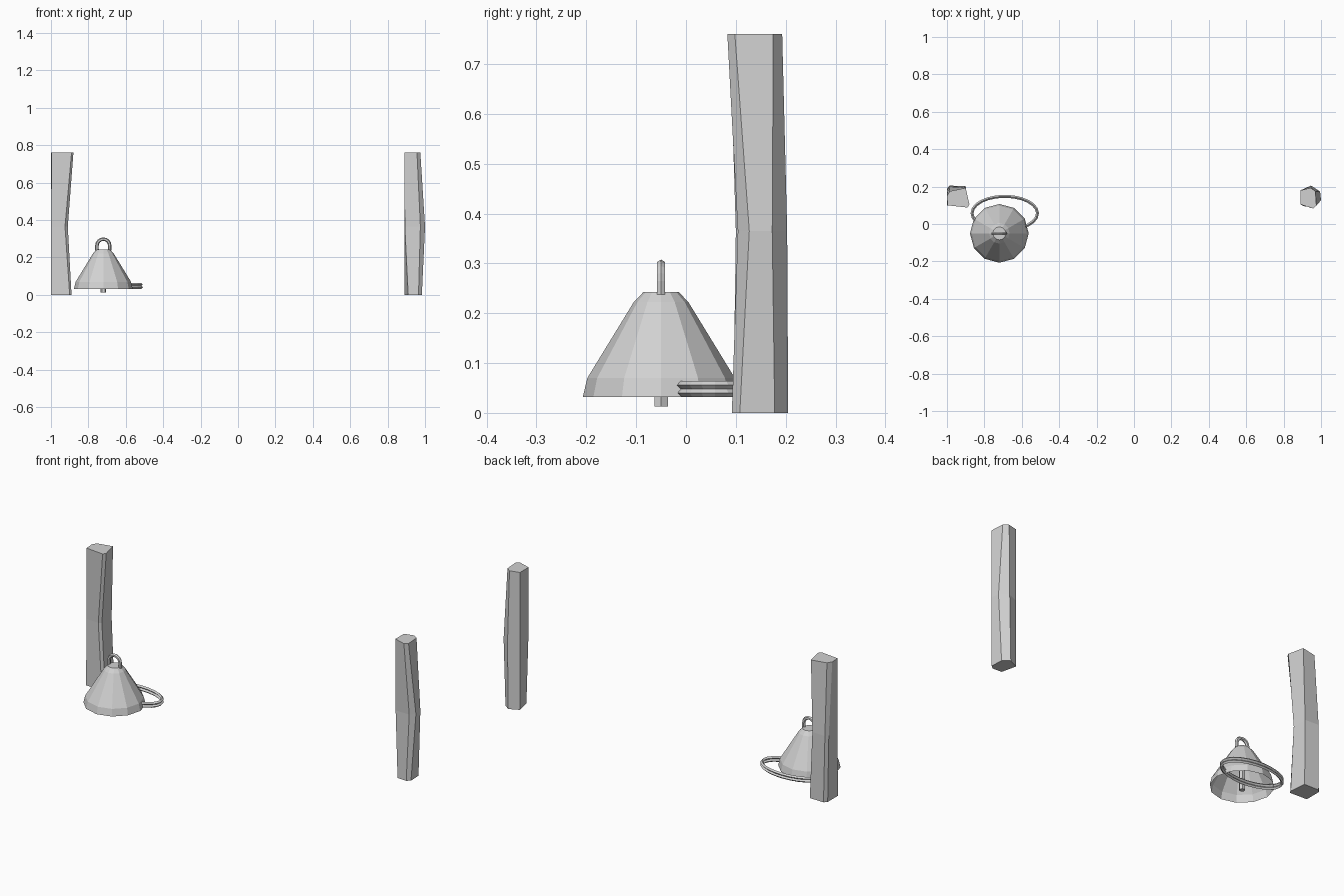
import bpy, bmesh, math
from mathutils import Vector

if "Cube" in bpy.data.objects:
    bpy.data.objects.remove(bpy.data.objects["Cube"])

grey = bpy.data.materials.new("light_grey")
grey.diffuse_color = (0.64, 0.64, 0.64, 1)
grey.use_nodes = True
grey.node_tree.nodes["Principled BSDF"].inputs["Base Color"].default_value = grey.diffuse_color


def loft(name, rings, cap_start=True, cap_end=True, loop=False):
    """Skin a list of equal-length rings into one flat-shaded object."""
    bm = bmesh.new()
    vs = [[bm.verts.new(p) for p in ring] for ring in rings]
    n = len(vs[0])
    for i in range(len(vs) if loop else len(vs) - 1):
        a, b = vs[i], vs[(i + 1) % len(vs)]
        for j in range(n):
            k = (j + 1) % n
            bm.faces.new((a[j], a[k], b[k], b[j]))
    if cap_start and not loop:
        bm.faces.new(vs[0][::-1])
    if cap_end and not loop:
        bm.faces.new(vs[-1])
    bmesh.ops.recalc_face_normals(bm, faces=bm.faces)
    me = bpy.data.meshes.new(name)
    bm.to_mesh(me)
    bm.free()
    me.materials.append(grey)
    ob = bpy.data.objects.new(name, me)
    bpy.context.collection.objects.link(ob)
    return ob


def lathe(name, cx, cy, profile, n, **kw):
    """Revolve (radius, height) pairs about a vertical axis."""
    return loft(name, [[(cx + r * math.cos(math.tau * j / n),
                         cy + r * math.sin(math.tau * j / n), z)
                        for j in range(n)] for r, z in profile], **kw)


def tube(name, path, axis, r, n, loop=False):
    """Sweep an n-sided section along a planar path with the given normal."""
    pts, axis = [Vector(p) for p in path], Vector(axis)
    rings = []
    for i, p in enumerate(pts):
        if loop:
            t = pts[(i + 1) % len(pts)] - pts[i - 1]
        else:
            t = pts[min(i + 1, len(pts) - 1)] - pts[max(i - 1, 0)]
        side = t.normalized().cross(axis)
        rings.append([p + r * (math.cos(math.tau * j / n) * side
                               + math.sin(math.tau * j / n) * axis)
                      for j in range(n)])
    return loft(name, rings, loop=loop)


BX, BY = -0.72, -0.05

# Open bell shell with a flat crown
lathe("bell", BX, BY, [(0.157, 0.032), (0.148, 0.07), (0.055, 0.222), (0.035, 0.243)],
      12, cap_start=False)

# Clapper hanging inside the bell
lathe("clapper", BX, BY, [(0.0155, 0.013), (0.0155, 0.235)], 6)

# Hanger arch on the crown
arch = [(BX - 0.034, BY, 0.238)]
arch += [(BX - 0.034 * math.cos(math.pi * i / 8), BY,
          0.264 + 0.034 * math.sin(math.pi * i / 8)) for i in range(9)]
arch += [(BX + 0.034, BY, 0.238)]
tube("hanger", arch, (0, 1, 0), 0.0095, 6)

# Double ring lying through the bell rim
for k, z in enumerate((0.040, 0.0555)):
    path = [(-0.691 + 0.175 * math.cos(math.tau * i / 24),
             0.058 + 0.090 * math.sin(math.tau * i / 24), z) for i in range(24)]
    tube(f"ring_{k + 1}", path, (0, 0, 1), 0.008, 4, loop=True)


# Two crooked rough-hewn posts: bottom, middle and top outlines
def post(name, outlines):
    loft(name, [[(x, y, z) for x, y in o] for z, o in zip((0, 0.365, 0.76), outlines)])


post("left_post", (
    [(-1, .10), (-.90, .095), (-.89, .11), (-.90, .203), (-.985, .205), (-1, .19)],
    [(-1, .105), (-.925, .10), (-.91, .11), (-.91, .195), (-.99, .20), (-1, .18)],
    [(-.997, .10), (-.89, .088), (-.88, .105), (-.90, .193), (-.985, .175), (-1, .15)]))
post("right_post", (
    [(.91, .095), (.965, .092), (.983, .108), (.98, .178), (.945, .205), (.89, .18)],
    [(.892, .104), (.975, .104), (1, .127), (.995, .173), (.95, .203), (.89, .18)],
    [(.89, .105), (.957, .083), (.975, .098), (.97, .175), (.945, .193), (.89, .18)]))
